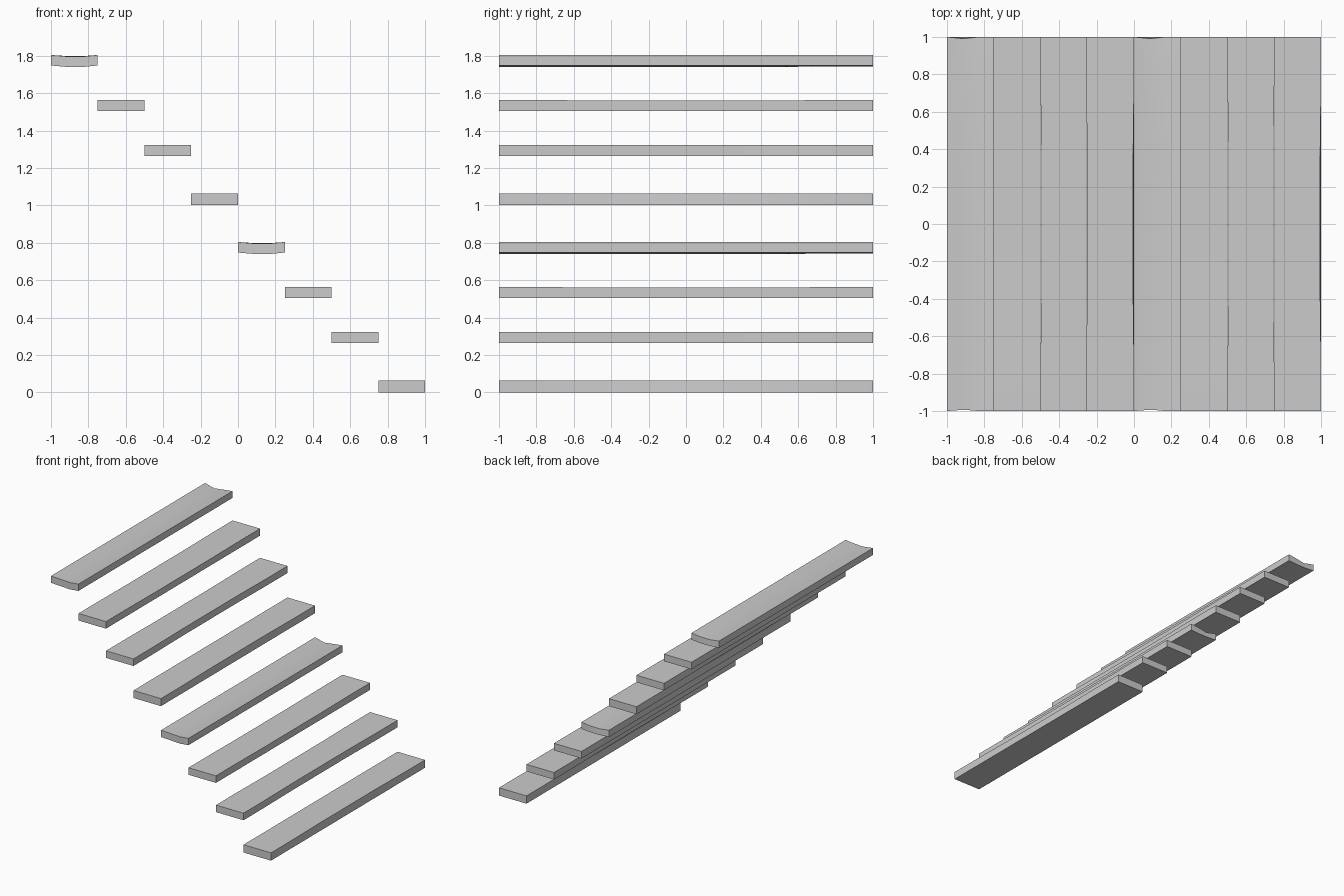
import bpy, bmesh

if "Cube" in bpy.data.objects:
    bpy.data.objects.remove(bpy.data.objects["Cube"])

STATIONS = [-1, -0.75, -0.35, 0.0, 0.35, 0.75, 1]
# per board in a repeating set of four: bottom z, top z, wear style
BOARDS = [(0.748, 0.804, "sagged"), (0.505, 0.563, "dished"),
          (0.265, 0.323, "narrowed"), (0.002, 0.064, "splayed")]


def board(name, x0, z0, z1, wear):
    """One hand-hewn tread: rings of an eight-point section along y."""
    cols = [x0, x0 + 0.09, x0 + 0.17, x0 + 0.25]
    bm = bmesh.new()
    rings = []
    for y in STATIONS:
        inner = abs(y) < 0.5
        pts = [[x, y, z0] for x in cols] + [[x, y, z1] for x in reversed(cols)]
        if wear == "sagged":            # middle sinks, most at the back end
            for i in (1, 2, 5, 6):
                pts[i][2] -= 0.008 if y < 0.5 else 0.006
                if i > 3 and y == 1:
                    pts[i][2] -= 0.010 if i == 6 else 0.004
            if y == 1:
                pts[6][1] -= 0.009
            if y == -1:
                pts[1][1] += 0.007
                pts[6][1] += 0.007
        elif wear == "dished" and inner:
            for i in (4, 5, 6, 7):
                pts[i][2] -= 0.003
        elif wear == "narrowed" and inner:  # long sides hollowed
            for i in (0, 7):
                pts[i][0] += 0.005
            for i in (3, 4):
                pts[i][0] -= 0.005
        elif wear == "splayed" and inner:   # top edge leans inward
            pts[4][0] -= 0.005
        rings.append([bm.verts.new(p) for p in pts])
    for a, b in zip(rings, rings[1:]):
        for i in range(8):
            j = (i + 1) % 8
            bm.faces.new((a[i], a[j], b[j], b[i]))
    for r in (rings[0], rings[-1]):
        for i in range(3):
            bm.faces.new((r[i], r[i + 1], r[6 - i], r[7 - i]))
    bmesh.ops.recalc_face_normals(bm, faces=bm.faces)
    mesh = bpy.data.meshes.new(name)
    bm.to_mesh(mesh)
    bm.free()
    obj = bpy.data.objects.new(name, mesh)
    bpy.context.collection.objects.link(obj)
    bpy.context.view_layer.objects.active = obj
    obj.select_set(True)
    bpy.ops.object.shade_smooth_by_angle(angle=0.5)
    obj.select_set(False)


# Eight treads descending toward +x: two sets of four
for n in range(8):
    z0, z1, wear = BOARDS[n % 4]
    lift = 1.0 if n < 4 else 0.0
    drop = 0.002 if n == 7 else 0.0
    board(f"tread_{n + 1}", -1 + 0.25 * n, z0 + lift - drop, z1 + lift, wear)
